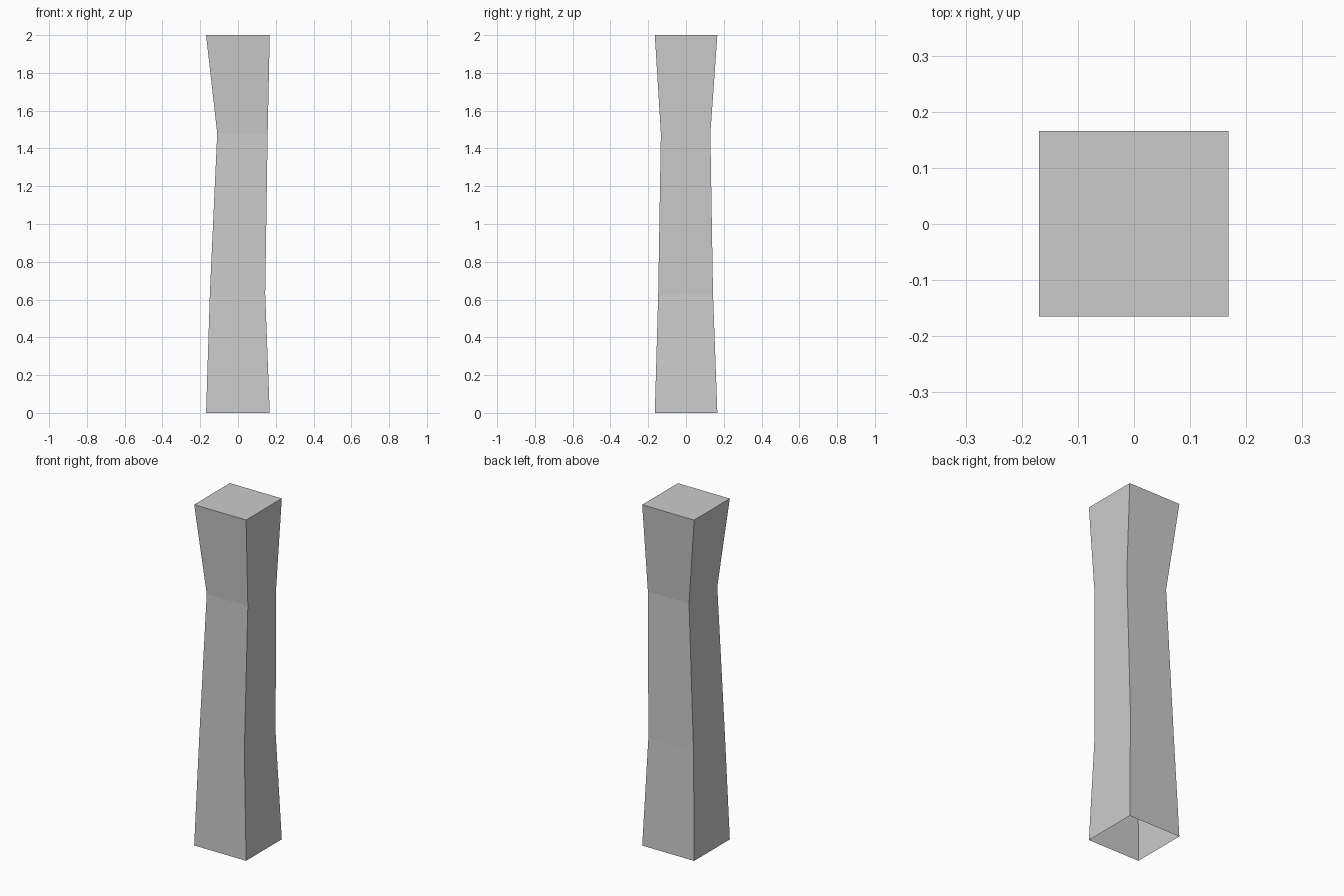
import bpy, bmesh

if "Cube" in bpy.data.objects:
    bpy.data.objects.remove(bpy.data.objects["Cube"])

# Cross-sections of the post: z, x min, x max, y min, y max
SECTIONS = [
    (0.00, -0.169, 0.168, -0.165, 0.166),
    (0.63, -0.149, 0.144, -0.147, 0.143),
    (1.48, -0.110, 0.157, -0.133, 0.129),
    (2.00, -0.169, 0.168, -0.165, 0.166),
]

bm = bmesh.new()


def ring(z, x0, x1, y0, y1):
    return [bm.verts.new(p) for p in
            ((x0, y0, z), (x1, y0, z), (x1, y1, z), (x0, y1, z))]


# Four side walls lofted through the sections
rings = [ring(*s) for s in SECTIONS]
for low, high in zip(rings, rings[1:]):
    for i in range(4):
        j = (i + 1) % 4
        bm.faces.new((low[i], low[j], high[j], high[i]))

# Closed top, open underside
bm.faces.new(rings[-1])

mesh = bpy.data.meshes.new("post")
bm.to_mesh(mesh)
bm.free()
post = bpy.data.objects.new("post", mesh)
bpy.context.collection.objects.link(post)
